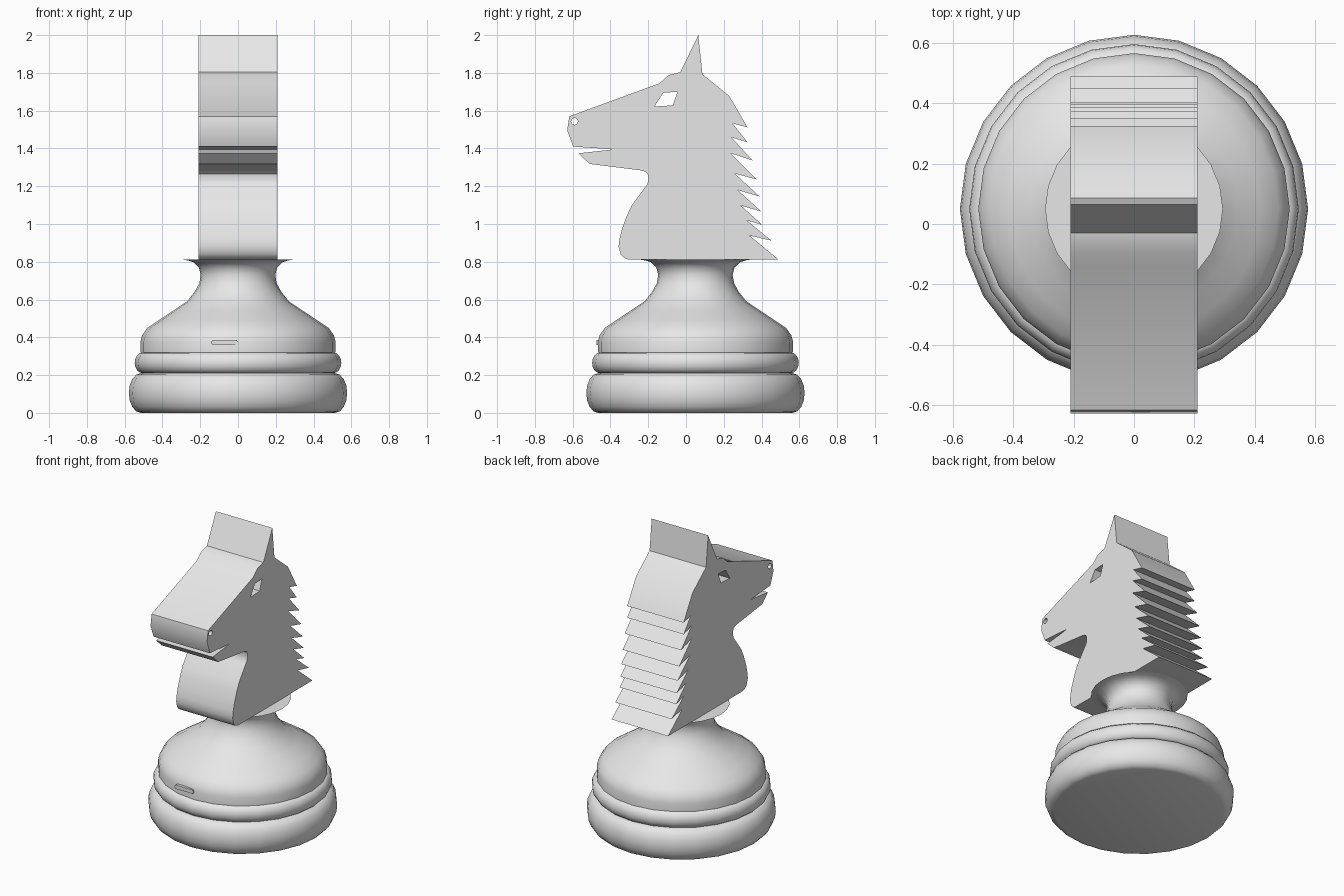
import bpy, bmesh, math
from mathutils import Matrix

cube = bpy.data.objects.get("Cube")
if cube:
    bpy.data.objects.remove(cube, do_unlink=True)

grey = bpy.data.materials.new("light_grey")
grey.use_nodes = True
COLOUR = (0.8, 0.8, 0.8, 1)
grey.diffuse_color = COLOUR
grey.node_tree.nodes["Principled BSDF"].inputs["Base Color"].default_value = COLOUR

CENTRE_Y = 0.05


def finish(obj, angle=30):
    """Give the part its colour and smooth its gentle edges."""
    obj.data.materials.clear()
    obj.data.materials.append(grey)
    bpy.ops.object.select_all(action="DESELECT")
    obj.select_set(True)
    bpy.context.view_layer.objects.active = obj
    bpy.ops.object.shade_smooth_by_angle(angle=math.radians(angle))


def mesh_object(name, bm):
    bmesh.ops.recalc_face_normals(bm, faces=bm.faces)
    mesh = bpy.data.meshes.new(name)
    bm.to_mesh(mesh)
    bm.free()
    obj = bpy.data.objects.new(name, mesh)
    bpy.context.collection.objects.link(obj)
    return obj


def lathe(name, profile, sides=24):
    """Closed solid of revolution from (radius, height) points."""
    bm = bmesh.new()
    rings = [[bm.verts.new((r * math.cos(i * math.tau / sides),
                            r * math.sin(i * math.tau / sides) + CENTRE_Y, z))
              for i in range(sides)] for r, z in profile]
    for low, high in zip(rings, rings[1:]):
        for i in range(sides):
            j = (i + 1) % sides
            bm.faces.new((low[i], low[j], high[j], high[i]))
    bm.faces.new(rings[0][::-1])
    bm.faces.new(rings[-1])
    obj = mesh_object(name, bm)
    finish(obj, 40)
    return obj


def bulge(inner, outer, z0, z1, steps=8):
    """Half-round rim profile between two heights."""
    points = []
    for k in range(steps + 1):
        a = math.pi * k / steps
        points.append((inner + (outer - inner) * math.sin(a),
                       (z0 + z1) / 2 - (z1 - z0) / 2 * math.cos(a)))
    return points


# Turned base: two rounded rims, then the body with a flared neck
lathe("base_rim", bulge(0.515, 0.578, 0, 0.21))
lathe("middle_rim", bulge(0.505, 0.547, 0.21, 0.32))
lathe("body", [(0.517, 0.32), (0.517, 0.375), (0.508, 0.41), (0.48, 0.45),
               (0.42, 0.49), (0.345, 0.54), (0.27, 0.59), (0.23, 0.64),
               (0.205, 0.685), (0.197, 0.73), (0.207, 0.77), (0.235, 0.797),
               (0.265, 0.807), (0.295, 0.812)])

# Small raised tab on the front of the body
bm = bmesh.new()
bmesh.ops.create_cube(bm, size=1, matrix=Matrix.Translation((-0.07, -0.463, 0.373))
                      @ Matrix.Diagonal((0.14, 0.02, 0.026, 1)))
bmesh.ops.bevel(bm, geom=[e for e in bm.edges
                          if abs(e.verts[0].co.y - e.verts[1].co.y) > 0.01],
                offset=0.006, segments=2, affect="EDGES")
finish(mesh_object("front_tab", bm))

# Head outline as (y, z): ear and crown, mane, then chest, jaw and face
crown = [(0.065, 2), (0.087, 1.793), (0.23, 1.677)]
tips = [(0.325, 1.512), (0.325, 1.433), (0.352, 1.337), (0.373, 1.236),
        (0.389, 1.146), (0.399, 1.066), (0.405, 0.995), (0.452, 0.912)]
notches = [(0.246, 1.533), (0.24, 1.459), (0.235, 1.375), (0.257, 1.268),
           (0.273, 1.18), (0.29, 1.098), (0.32, 1.02), (0.336, 0.939)]
mane = [p for pair in zip(tips, notches) for p in pair] + [(0.49, 0.812)]
chest = [(-0.305, 0.812), (-0.328, 0.82), (-0.346, 0.84), (-0.357, 0.88),
         (-0.352, 0.92), (-0.34, 0.97), (-0.315, 1.04), (-0.288, 1.098),
         (-0.22, 1.19), (-0.205, 1.21), (-0.198, 1.236), (-0.203, 1.265),
         (-0.217, 1.278), (-0.24, 1.284)]
face = [(-0.51, 1.318), (-0.57, 1.374), (-0.384, 1.395), (-0.597, 1.41),
        (-0.629, 1.496), (-0.618, 1.57), (-0.14, 1.745), (-0.093, 1.788),
        (-0.03, 1.804)]
eye = [(-0.12, 1.695), (-0.045, 1.7), (-0.07, 1.628), (-0.167, 1.622)]
nostril = [(-0.59 + 0.018 * math.cos(i * math.tau / 12),
            1.543 + 0.018 * math.sin(i * math.tau / 12)) for i in range(12)]

# Head slab: filled outline, pierced by eye and nostril
curve = bpy.data.curves.new("head_outline", "CURVE")
curve.dimensions = "2D"
curve.fill_mode = "BOTH"
curve.extrude = 0.21
for loop in (crown + mane + chest + face, eye, nostril):
    spline = curve.splines.new("POLY")
    spline.points.add(len(loop) - 1)
    for point, (y, z) in zip(spline.points, loop):
        point.co = (y, z, 0, 1)
    spline.use_cyclic_u = True
outline = bpy.data.objects.new("head_outline", curve)
bpy.context.collection.objects.link(outline)
bpy.context.view_layer.update()
slab = outline.evaluated_get(bpy.context.evaluated_depsgraph_get()).to_mesh()
bm = bmesh.new()
bm.from_mesh(slab)
bpy.data.objects.remove(outline, do_unlink=True)
bmesh.ops.remove_doubles(bm, verts=bm.verts, dist=0.0005)
# Stand the slab up: outline axes become y and z, thickness becomes x
bm.transform(Matrix(((0, 0, 1, 0), (1, 0, 0, 0), (0, 1, 0, 0), (0, 0, 0, 1))))
finish(mesh_object("horse_head", bm))
